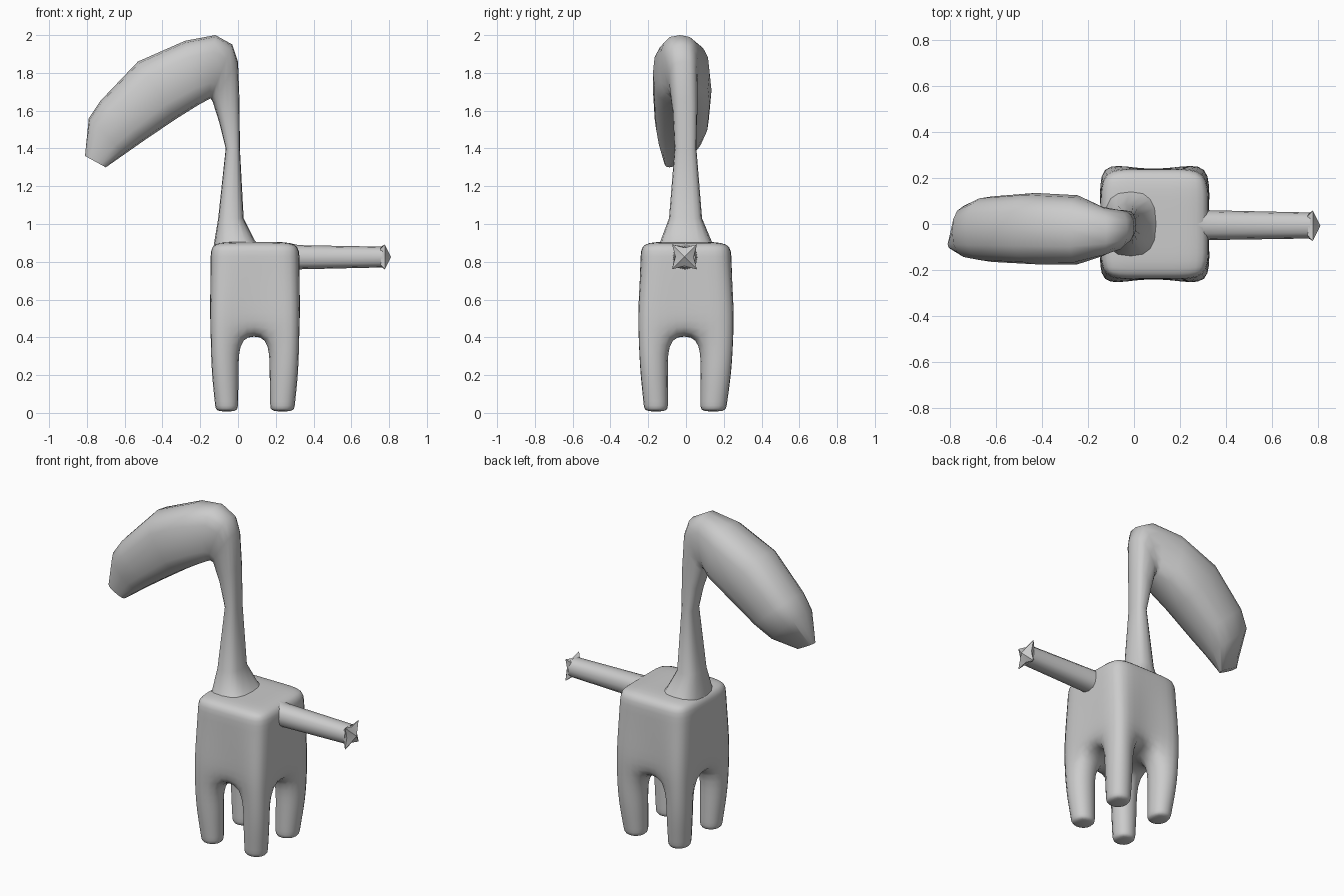
import bpy, bmesh, math

if "Cube" in bpy.data.objects:
    bpy.data.objects.remove(bpy.data.objects["Cube"])


def finish(name, bm, angle=50):
    bmesh.ops.recalc_face_normals(bm, faces=bm.faces)
    me = bpy.data.meshes.new(name)
    bm.to_mesh(me)
    bm.free()
    ob = bpy.data.objects.new(name, me)
    bpy.context.collection.objects.link(ob)
    bpy.ops.object.select_all(action='DESELECT')
    bpy.context.view_layer.objects.active = ob
    ob.select_set(True)
    bpy.ops.object.shade_smooth_by_angle(angle=math.radians(angle))
    return ob


def bridge(bm, rings):
    n = len(rings[0])
    for a, b in zip(rings, rings[1:]):
        for i in range(n):
            j = (i + 1) % n
            bm.faces.new((a[i], a[j], b[j], b[i]))


def loft(name, sections, n=16, power=0.8):
    """Section: outer point x,z - inner point x,z - y range."""
    bm = bmesh.new()
    rings = []
    for ax, az, bx, bz, y0, y1 in sections:
        ring = []
        for i in range(n):
            t = 2 * math.pi * i / n
            c, s = (math.copysign(abs(v) ** power, v) for v in (math.cos(t), math.sin(t)))
            ring.append(bm.verts.new(((ax + bx) / 2 + c * (ax - bx) / 2,
                                      (y0 + y1) / 2 + s * (y1 - y0) / 2,
                                      (az + bz) / 2 + c * (az - bz) / 2)))
        rings.append(ring)
    bridge(bm, rings)
    bm.faces.new(rings[0])
    bm.faces.new(rings[-1])
    return finish(name, bm)


# body and four legs: cage of cells, corner columns reach the ground
xs = [-0.145, 0.01, 0.16, 0.325]
ys = [-0.24, -0.09, 0.07, 0.24]
zs = [0.005, 0.035, 0.22, 0.41, 0.56, 0.82, 0.905]
bulge = [0.0, 0.0, 0.02, 0.035, 0.035, 0.0, 0.0]


def filled(i, j, k):
    if not (0 <= i < 3 and 0 <= j < 3 and 0 <= k < 6):
        return False
    return k >= 3 or (i != 1 and j != 1)


bm = bmesh.new()
verts = {}


def corner(i, j, k):
    if (i, j, k) not in verts:
        x, y = xs[i], ys[j]
        if i in (0, 3) and j in (0, 3):
            y += math.copysign(bulge[k], y)
            x += 0.3 * math.copysign(bulge[k], x)
        if k < 2:  # taper the feet
            x += (0.07 - i % 2 * 0.14) * 0.0 + {0: 0.02, 3: -0.02}.get(i, 0)
            x += {1: -0.005, 2: 0.005}.get(i, 0)
            y += {0: 0.012, 3: -0.02}.get(j, 0)
        verts[i, j, k] = bm.verts.new((x, y, zs[k]))
    return verts[i, j, k]


for i in range(3):
    for j in range(3):
        for k in range(6):
            if not filled(i, j, k):
                continue
            cell = (i, j, k)
            for axis in range(3):
                for side in (0, 1):
                    nb = list(cell)
                    nb[axis] += 2 * side - 1
                    if filled(*nb):
                        continue
                    u, v = [a for a in range(3) if a != axis]
                    quad = []
                    for du, dv in ((0, 0), (1, 0), (1, 1), (0, 1)):
                        p = list(cell)
                        p[axis] += side
                        p[u] += du
                        p[v] += dv
                        quad.append(corner(*p))
                    bm.faces.new(quad)
body = finish("body_and_legs", bm, 180)
body.modifiers.new("smooth", 'SUBSURF').levels = 2
body.modifiers["smooth"].render_levels = 2

# neck bending over into the long drooping head
loft("neck_and_head", [
    (0.15, 0.86, -0.135, 0.84, -0.18, 0.18),
    (0.09, 0.91, -0.125, 0.91, -0.135, 0.135),
    (0.03, 1.03, -0.105, 1.03, -0.09, 0.085),
    (0.01, 1.40, -0.065, 1.40, -0.06, 0.055),
    (0.008, 1.65, -0.10, 1.54, -0.07, 0.06),
    (0.0, 1.86, -0.135, 1.65, -0.09, 0.06),
    (-0.03, 1.95, -0.145, 1.665, -0.115, 0.065),
    (-0.12, 2.0, -0.155, 1.66, -0.14, 0.075),
    (-0.28, 1.97, -0.21, 1.63, -0.175, 0.125),
    (-0.53, 1.86, -0.33, 1.555, -0.175, 0.135),
    (-0.73, 1.65, -0.50, 1.44, -0.165, 0.12),
    (-0.79, 1.56, -0.60, 1.37, -0.15, 0.085),
    (-0.81, 1.36, -0.70, 1.30, -0.115, -0.06),
], power=0.75)

# straight tail
loft("tail", [
    (0.27, 0.90, 0.27, 0.75, -0.075, 0.07),
    (0.32, 0.888, 0.32, 0.76, -0.07, 0.06),
    (0.765, 0.88, 0.765, 0.77, -0.063, 0.05),
], n=12, power=0.85)

# four-pointed tail tip
bm = bmesh.new()
rings = []
for x, r_point, r_mid in ((0.755, 0.06, 0.052), (0.777, 0.093, 0.048)):
    rings.append([bm.verts.new((x, -0.008 + math.cos(a) * r, 0.826 + math.sin(a) * r))
                  for a, r in ((math.pi / 4 * (i + 1), r_mid if i % 2 else r_point)
                               for i in range(8))])
bridge(bm, rings)
apex = bm.verts.new((0.81, -0.008, 0.826))
for i in range(8):
    bm.faces.new((rings[1][i], rings[1][(i + 1) % 8], apex))
finish("tail_tip", bm, 20)
